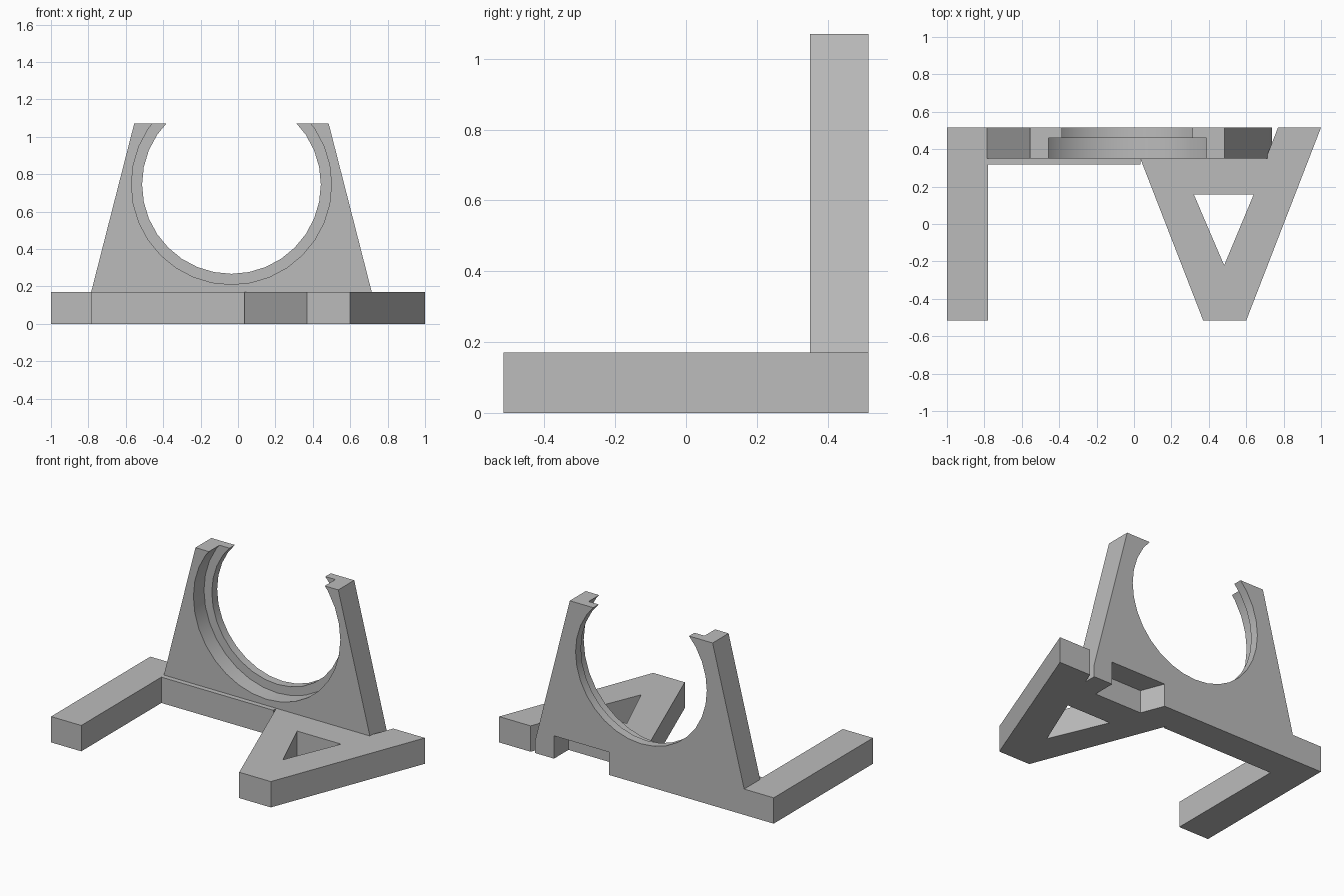
import bpy, bmesh, math

cube = bpy.data.objects.get("Cube")
if cube:
    bpy.data.objects.remove(cube, do_unlink=True)

grey = bpy.data.materials.new("plain grey")
grey.use_nodes = True
colour = (0.5, 0.5, 0.5, 1)
grey.diffuse_color = colour
grey.node_tree.nodes["Principled BSDF"].inputs["Base Color"].default_value = colour

FRONT, BACK = -0.516, 0.516
THICK, TOP = 0.17, 1.07
WALL_FRONT, LEDGE = 0.35, 0.46


def prism(name, points, depth):
    """Extrude a closed outline of 3D points along the depth vector."""
    bm = bmesh.new()
    face = bm.faces.new([bm.verts.new(p) for p in points])
    out = bmesh.ops.extrude_face_region(bm, geom=[face])
    moved = [v for v in out["geom"] if isinstance(v, bmesh.types.BMVert)]
    bmesh.ops.translate(bm, verts=moved, vec=depth)
    bmesh.ops.recalc_face_normals(bm, faces=bm.faces)
    mesh = bpy.data.meshes.new(name)
    bm.to_mesh(mesh)
    bm.free()
    mesh.materials.append(grey)
    obj = bpy.data.objects.new(name, mesh)
    bpy.context.collection.objects.link(obj)
    return obj


def activate(obj):
    bpy.ops.object.select_all(action="DESELECT")
    obj.select_set(True)
    bpy.context.view_layer.objects.active = obj


def cut(obj, cutter):
    """Subtract the cutter, then discard it."""
    cutter.hide_render = True
    mod = obj.modifiers.new("cut", "BOOLEAN")
    mod.operation = "DIFFERENCE"
    mod.solver = "EXACT"
    mod.object = cutter
    activate(obj)
    bpy.ops.object.modifier_apply(modifier=mod.name)
    bpy.data.objects.remove(cutter, do_unlink=True)


def bore(radius, y0, y1, segments=32):
    """Round cutter along y, centred on the cradle."""
    ring = []
    for i in range(segments):
        a = math.tau * i / segments
        ring.append((-0.035 + radius * math.cos(a), y0, 0.745 + radius * math.sin(a)))
    return prism("bore_cutter", ring, (0, y1 - y0, 0))


# Base plate: side arm, rear bar and tapered foot with a rear notch
outline = [(-1, FRONT), (-0.78, FRONT), (-0.78, 0.317), (0.035, 0.317), (0.035, 0.347),
           (0.37, FRONT), (0.6, FRONT), (1, BACK), (0.77, BACK),
           (0.711, 0.365), (0.257, 0.365), (0.198, BACK), (-1, BACK)]
base = prism("base_plate", [(x, y, 0) for x, y in outline], (0, 0, THICK))

# Triangular opening in the tapered foot
opening = [(0.32, 0.158), (0.64, 0.158), (0.482, -0.221)]
cut(base, prism("opening_cutter", [(x, y, -0.1) for x, y in opening], (0, 0, 0.5)))

# Upright cradle wall with a small rear support block reaching the ground
profile = [(-0.555, TOP), (-0.785, THICK), (0.198, THICK), (0.198, 0.15), (0.6, 0.15),
           (0.6, 0), (0.738, 0), (0.738, 0.08), (0.715, THICK), (0.485, TOP)]
wall = prism("cradle_wall", [(x, WALL_FRONT, z) for x, z in profile],
             (0, BACK - WALL_FRONT, 0))

# Stepped round seat: wide at the front, narrower lip at the back
cut(wall, bore(0.478, 0.2, 0.7))
cut(wall, bore(0.535, 0.2, LEDGE))

activate(wall)
bpy.ops.object.shade_smooth_by_angle(angle=math.radians(25))
